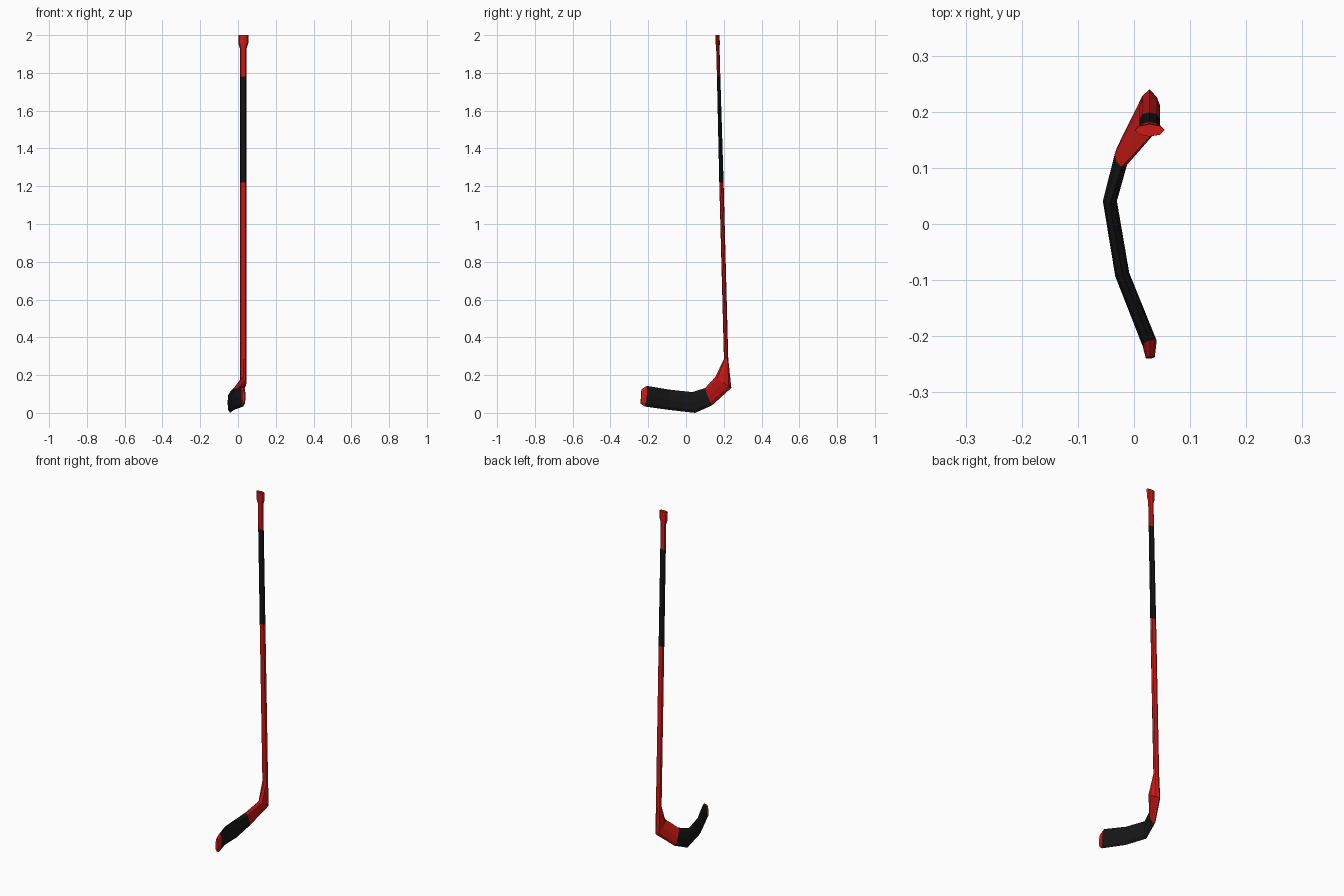
import bpy, bmesh, math
from mathutils import Vector

if "Cube" in bpy.data.objects:
    bpy.data.objects.remove(bpy.data.objects["Cube"])


def material(name, rgb):
    m = bpy.data.materials.new(name)
    m.diffuse_color = (*rgb, 1)
    m.use_nodes = True
    m.node_tree.nodes["Principled BSDF"].inputs["Base Color"].default_value = m.diffuse_color
    return m


RED = material("red_paint", (0.60, 0.01, 0.008))
BLACK = material("black_tape", (0.008, 0.008, 0.008))


def ring(inner, outer, side):
    """Eight-sided oval: long axis from inner to outer, half thickness vector side."""
    a, b, w = Vector(inner), Vector(outer), Vector(side)
    c, u = (a + b) / 2, (b - a) / 2
    return [c + u * math.cos(k * math.pi / 4) + w * math.sin(k * math.pi / 4) for k in range(8)]


def shaft_ring(z, half_x=0.018, half_y=0.0115):
    y = 0.2125 - 0.0265 * (z - 0.28)
    return ring((0.028, y - half_y, z), (0.028, y + half_y, z), (half_x, 0, 0))


def loft(name, rings, mat):
    bm = bmesh.new()
    loops = [[bm.verts.new(p) for p in r] for r in rings]
    for a, b in zip(loops, loops[1:]):
        for i in range(8):
            j = (i + 1) % 8
            bm.faces.new((a[i], a[j], b[j], b[i]))
    bm.faces.new(loops[0])
    bm.faces.new(loops[-1])
    bmesh.ops.recalc_face_normals(bm, faces=bm.faces)
    mesh = bpy.data.meshes.new(name)
    bm.to_mesh(mesh)
    bm.free()
    mesh.materials.append(mat)
    obj = bpy.data.objects.new(name, mesh)
    bpy.context.collection.objects.link(obj)


# Shared joints where the colour changes
tape_top, tape_bottom = shaft_ring(1.78, half_y=0.009), shaft_ring(1.22)
heel_end = ring((-0.022, 0.102, 0.132), (-0.022, 0.138, 0.04), (0.0125, -0.004, 0))
toe_start = ring((0.028, -0.207, 0.143), (0.028, -0.219, 0.034), (0.0125, 0.005, 0))

# Butt end with flared knob
loft("butt_knob", [tape_top, shaft_ring(1.93, 0.018, 0.009), shaft_ring(1.955, 0.0265, 0.011),
                   shaft_ring(2.0, 0.0265, 0.011)], RED)
# Taped grip
loft("grip_tape", [tape_bottom, tape_top], BLACK)
# Lower shaft bending through the heel
loft("shaft_and_heel", [
    heel_end,
    ring((0.028, 0.155, 0.19), (0.028, 0.240, 0.132), (0.018, -0.002, 0)),
    shaft_ring(0.285),
    tape_bottom], RED)
# Curved taped blade
loft("blade_tape", [
    heel_end,
    ring((-0.043, 0.034, 0.11), (-0.043, 0.048, 0.0), (0.0125, 0, 0)),
    ring((-0.021, -0.088, 0.123), (-0.021, -0.092, 0.016), (0.0125, 0.003, 0)),
    toe_start], BLACK)
# Tapered toe
loft("blade_toe", [
    toe_start,
    ring((0.029, -0.236, 0.125), (0.029, -0.240, 0.048), (0.008, 0.001, 0))], RED)
